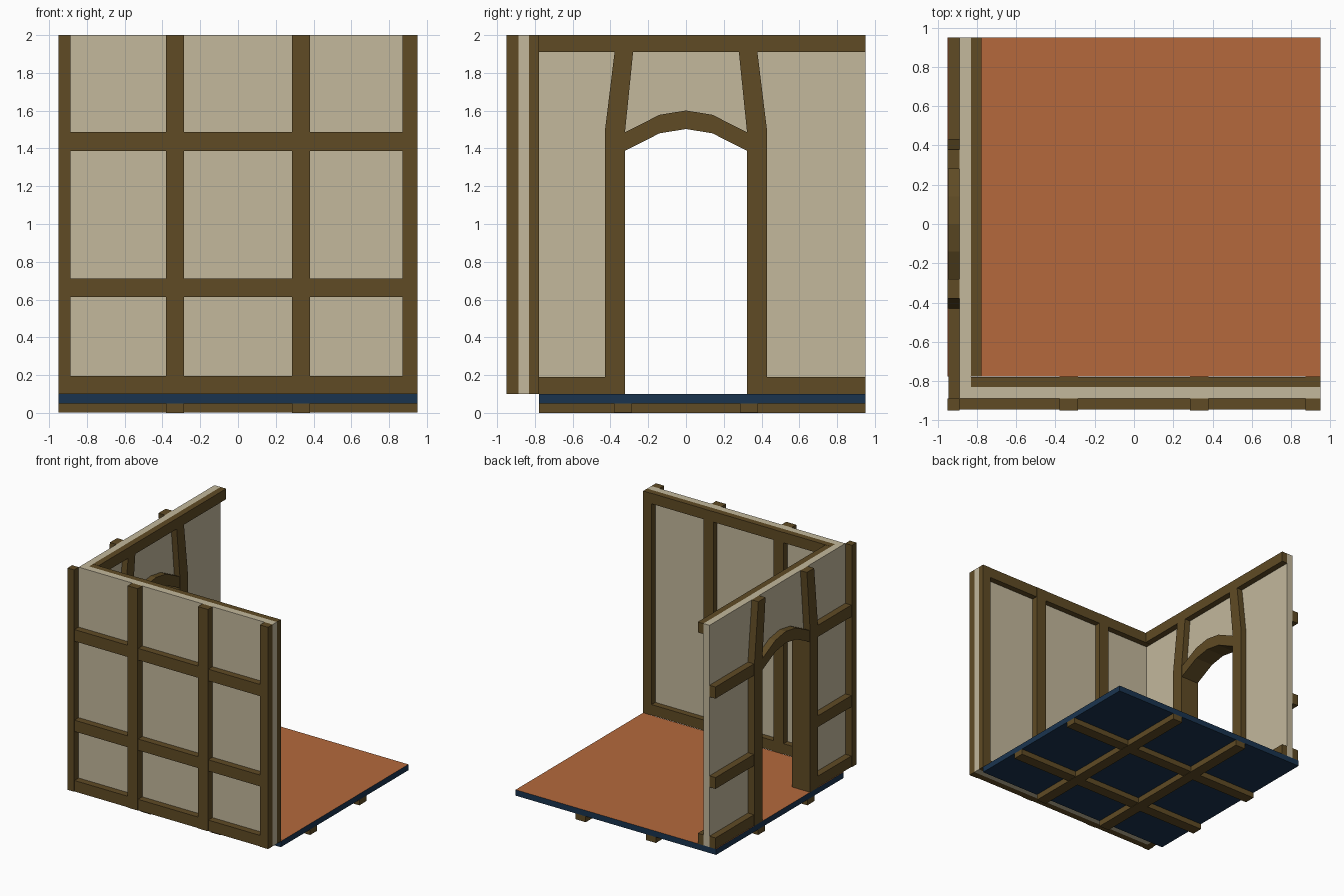
import bpy, bmesh

if "Cube" in bpy.data.objects:
    bpy.data.objects.remove(bpy.data.objects["Cube"])


def material(name, rgb):
    m = bpy.data.materials.new(name)
    m.diffuse_color = (*rgb, 1)
    m.use_nodes = True
    m.node_tree.nodes["Principled BSDF"].inputs["Base Color"].default_value = m.diffuse_color
    return m


TIMBER = material("timber", (0.115, 0.070, 0.018))
PLASTER = material("plaster", (0.546, 0.479, 0.332))
TILE = material("terracotta", (0.462, 0.141, 0.045))
NAVY = material("navy", (0.010, 0.034, 0.078))


def prism(name, outline, x0, x1, mat):
    """Extrude a (y, z) outline from x0 to x1."""
    bm = bmesh.new()
    face = bm.faces.new([bm.verts.new((x0, y, z)) for y, z in outline])
    ext = bmesh.ops.extrude_face_region(bm, geom=[face])
    for v in ext["geom"]:
        if isinstance(v, bmesh.types.BMVert):
            v.co.x = x1
    bmesh.ops.recalc_face_normals(bm, faces=bm.faces)
    mesh = bpy.data.meshes.new(name)
    bm.to_mesh(mesh)
    bm.free()
    mesh.materials.append(mat)
    obj = bpy.data.objects.new(name, mesh)
    bpy.context.collection.objects.link(obj)
    return obj


def box(name, x, y, z, mat=TIMBER):
    return prism(name, [(y[0], z[0]), (y[1], z[0]), (y[1], z[1]), (y[0], z[1])], x[0], x[1], mat)


# Wall layers, measured from the outside in
A, B, C, D, E = -0.95, -0.888, -0.83, -0.777, 0.95
BASE, TOP = 0.1, 2.0
RAILS = [(0.1, 0.194), (0.614, 0.711), (1.387, 1.487)]
STUDS = [(-0.38, -0.285), (0.285, 0.38)]

# Floor slab with tiled top, and crossed joists beneath
floor = box("floor", (A, E), (D, E), (0.05, BASE), NAVY)
floor.data.materials.append(TILE)
for p in floor.data.polygons:
    if p.normal.z > 0.9:
        p.material_index = 1
for s in STUDS:
    box("joist_lengthwise", s, (D, E), (0, 0.05))
    box("joist_crosswise", (A, E), s, (0.003, 0.05))

# Front wall: plaster, outer grid and inner frame
box("front_plaster", (B, E), (B, C), (BASE, TOP), PLASTER)
box("corner_post", (A, B), (A, B), (BASE, TOP))
for s in STUDS + [(0.872, E)]:
    box("front_outer_stud", s, (A, B), (BASE, TOP))
    box("front_inner_stud", s, (C, D), (BASE, TOP))
for r in RAILS:
    box("front_outer_rail", (B, E - 0.002), (A + 0.005, B), r)
for r in [(BASE, 0.19), (1.91, TOP)]:
    box("front_inner_rail", (C, E - 0.002), (C, D - 0.002), r)

# Left wall plaster, cut around the doorway
arch = [(-0.325, 1.387), (-0.14, 1.48), (0, 1.503), (0.14, 1.48), (0.325, 1.387)]
hole = [(-0.38, BASE), (-0.38, 1.43)] + [(y, z + 0.05) for y, z in arch[1:-1]] \
    + [(0.38, 1.43), (0.38, BASE)]
prism("left_plaster", [(C, BASE)] + hole + [(E, BASE), (E, TOP), (C, TOP)], B, C, PLASTER)

# Door frame: arch and jambs run through the wall, braces lean inward above
prism("door_arch", arch + [(y, z + 0.098) for y, z in reversed(arch)], A + 0.004, D - 0.002, TIMBER)
for s in (-1, 1):
    jamb = sorted((s * 0.43, s * 0.323))
    box("door_jamb", (A, D), jamb, (BASE, 1.487))
    for x0, x1, name in ((A, B, "outer"), (C, D, "inner")):
        prism(f"door_brace_{name}",
              [(s * 0.43, 1.487), (s * 0.323, 1.487), (s * 0.28, TOP if name == "outer" else 1.91),
               (s * 0.378, TOP if name == "outer" else 1.91)], x0, x1, TIMBER)

# Left wall rails on both sides of the door
for span in ((B, -0.43), (0.43, E)):
    for r in RAILS:
        box("left_outer_rail", (A + 0.005, B), span, r)
    box("left_inner_sill", (C, D), (max(span[0], D), span[1]), (BASE, 0.19))
box("left_inner_top_rail", (C, D), (D, E), (1.91, TOP))
